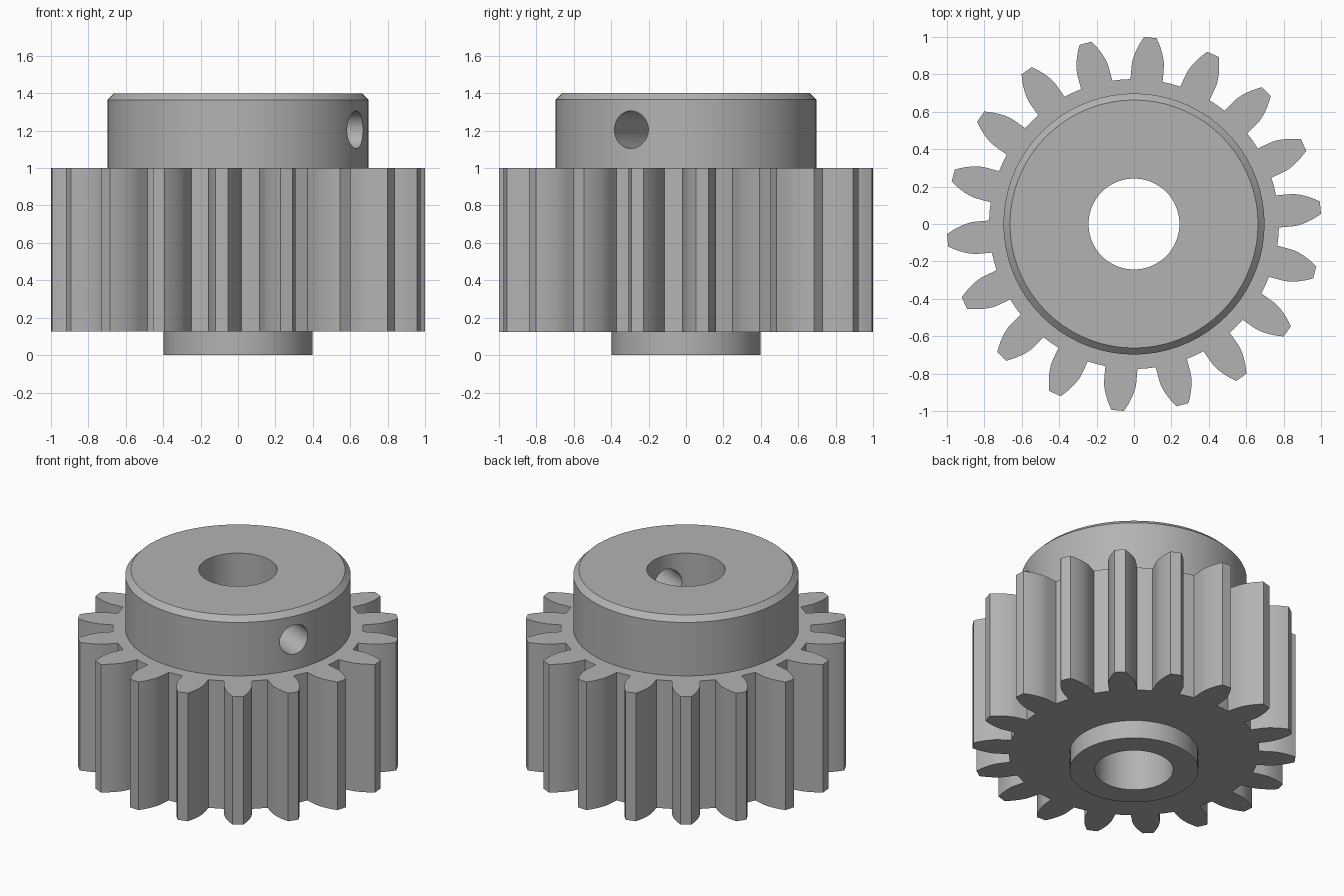
import bpy, bmesh, math
from mathutils import Matrix, Vector

if "Cube" in bpy.data.objects:
    bpy.data.objects.remove(bpy.data.objects["Cube"], do_unlink=True)

SEGMENTS = 72
BORE = 0.243
TEETH = 18
MODULE = 0.1
PHASE = math.radians(5)

steel = bpy.data.materials.new("steel_grey")
steel.use_nodes = True
grey = (0.45, 0.45, 0.45, 1)
steel.diffuse_color = grey
steel.node_tree.nodes["Principled BSDF"].inputs["Base Color"].default_value = grey


def make_object(name, bm):
    bmesh.ops.recalc_face_normals(bm, faces=bm.faces)
    mesh = bpy.data.meshes.new(name)
    bm.to_mesh(mesh)
    bm.free()
    mesh.materials.append(steel)
    obj = bpy.data.objects.new(name, mesh)
    bpy.context.collection.objects.link(obj)
    return obj


def activate(obj):
    bpy.ops.object.select_all(action="DESELECT")
    obj.select_set(True)
    bpy.context.view_layer.objects.active = obj


def smooth(obj):
    activate(obj)
    bpy.ops.object.shade_smooth_by_angle(angle=math.radians(25))


def lathe(name, profile):
    """Closed (radius, height) profile spun around the z axis."""
    bm = bmesh.new()
    rings = []
    for i in range(SEGMENTS):
        a = math.tau * i / SEGMENTS
        rings.append([bm.verts.new((r * math.cos(a), r * math.sin(a), z)) for r, z in profile])
    n = len(profile)
    for i in range(SEGMENTS):
        a, b = rings[i], rings[(i + 1) % SEGMENTS]
        for j in range(n):
            k = (j + 1) % n
            bm.faces.new((a[j], b[j], b[k], a[k]))
    return make_object(name, bm)


def tooth_flank():
    """(radius, half angle) from root to tip along an involute flank."""
    pitch, tip, root = MODULE * TEETH / 2, 1.001, 0.775
    pressure = math.radians(20)
    base = pitch * math.cos(pressure)
    base_half = math.pi / (2 * TEETH) + math.tan(pressure) - pressure
    flank = [(root, math.asin(base * math.sin(base_half) / root))]
    steps = 8
    for i in range(steps + 1):
        r = base + (tip - base) * i / steps
        a = math.acos(min(1, base / r))
        flank.append((r, base_half - (math.tan(a) - a)))
    return flank


def polar(r, a):
    return Vector((r * math.cos(a), r * math.sin(a), 0))


# Toothed wheel: outline and bore filled as a plate, then extruded
def toothed_wheel(z0, z1):
    flank = tooth_flank()
    outline = []
    for t in range(TEETH):
        mid = PHASE + math.tau * t / TEETH
        outline += [polar(r, mid - h) for r, h in flank]
        outline += [polar(r, mid + h) for r, h in reversed(flank)]
        # middle of the root arc
        outline.append(polar(flank[0][0], mid + math.pi / TEETH))
    bore = [polar(BORE, math.tau * i / SEGMENTS) for i in range(SEGMENTS)]
    bm = bmesh.new()
    edges = []
    for loop in (outline, bore):
        verts = [bm.verts.new(p + Vector((0, 0, z0))) for p in loop]
        edges += [bm.edges.new((verts[i - 1], verts[i])) for i in range(len(verts))]
    bmesh.ops.triangle_fill(bm, edges=edges, use_beauty=True, normal=(0, 0, 1))
    result = bmesh.ops.extrude_face_region(bm, geom=bm.faces[:], use_keep_orig=True)
    top = [g for g in result["geom"] if isinstance(g, bmesh.types.BMVert)]
    bmesh.ops.translate(bm, verts=top, vec=(0, 0, z1 - z0))
    return make_object("toothed_wheel", bm)


smooth(toothed_wheel(0.125, 1.0))

# Lower spacer boss
smooth(lathe("lower_boss", [(BORE, 0), (0.398, 0), (0.398, 0.125), (BORE, 0.125)]))

# Upper hub with chamfered rim
hub = lathe("upper_hub", [(BORE, 1.0), (0.698, 1.0), (0.698, 1.365), (0.663, 1.4), (BORE, 1.4)])

# Set screw hole drilled through one side of the hub into the bore
bm = bmesh.new()
direction = polar(1, math.radians(-25))
place = Matrix.Translation(direction * 0.5 + Vector((0, 0, 1.205)))
turn = direction.to_track_quat("Z", "Y").to_matrix().to_4x4()
bmesh.ops.create_cone(bm, cap_ends=True, segments=48, radius1=0.1, radius2=0.1,
                      depth=0.8, matrix=place @ turn)
drill = make_object("screw_hole_cutter", bm)
drill.hide_render = True
cut = hub.modifiers.new("screw_hole", "BOOLEAN")
cut.operation = "DIFFERENCE"
cut.solver = "EXACT"
cut.object = drill
activate(hub)
bpy.ops.object.modifier_apply(modifier=cut.name)
bpy.data.objects.remove(drill, do_unlink=True)
smooth(hub)
